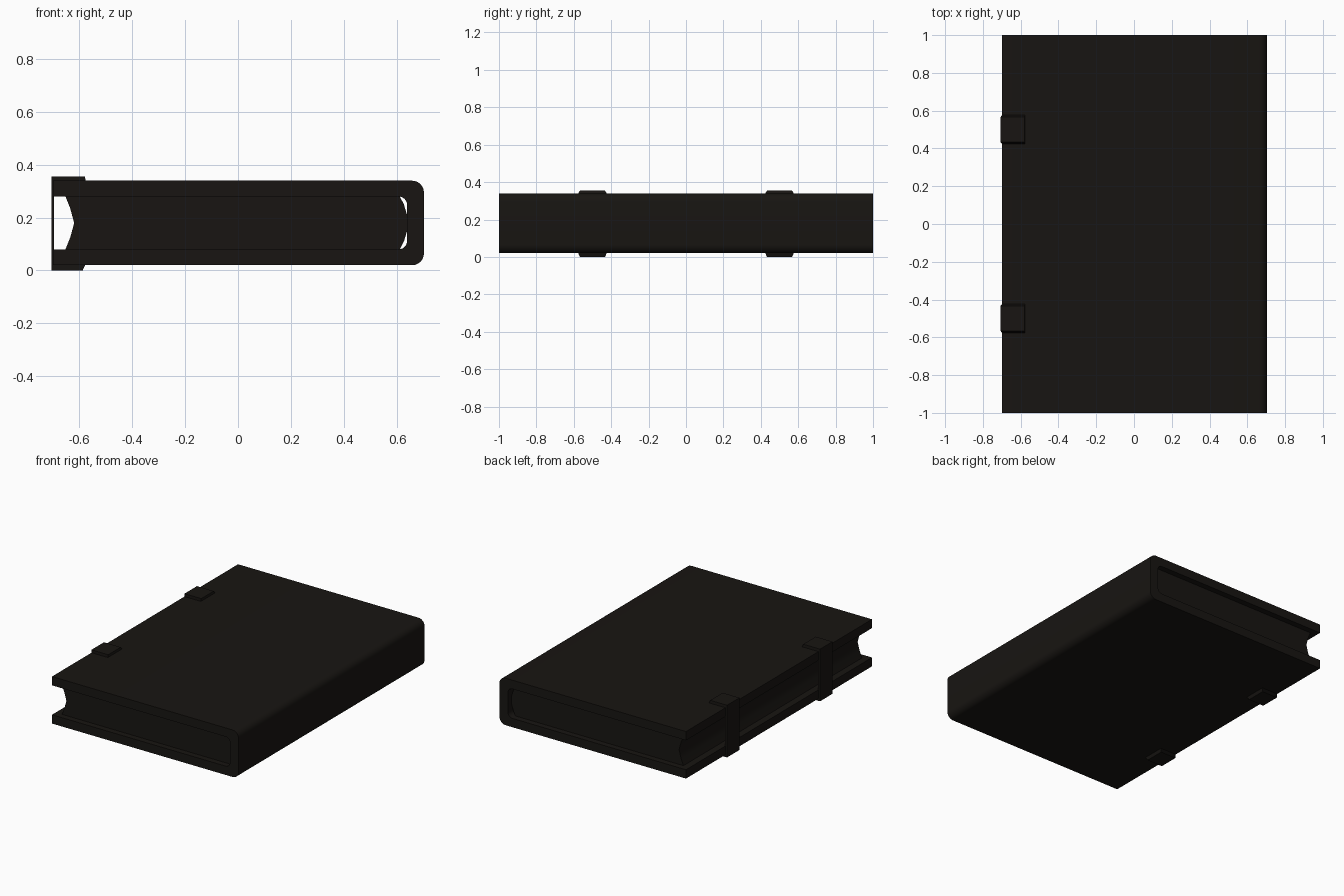
import bpy, bmesh, math

if "Cube" in bpy.data.objects:
    bpy.data.objects.remove(bpy.data.objects["Cube"])

leather = bpy.data.materials.new("dark_leather")
leather.diffuse_color = (0.009, 0.0075, 0.006, 1)
leather.use_nodes = True
leather.node_tree.nodes["Principled BSDF"].inputs["Base Color"].default_value = leather.diffuse_color


def arc(cx, cz, r, a0, a1, n=6):
    return [(cx + r * math.cos(math.radians(a0 + (a1 - a0) * i / n)),
             cz + r * math.sin(math.radians(a0 + (a1 - a0) * i / n))) for i in range(n + 1)]


def extrude(name, profile, y0, y1):
    """Extrude an x-z profile along y."""
    bm = bmesh.new()
    face = bm.faces.new([bm.verts.new((x, y0, z)) for x, z in profile])
    ext = bmesh.ops.extrude_face_region(bm, geom=[face])
    bmesh.ops.translate(bm, vec=(0, y1 - y0, 0),
                        verts=[v for v in ext["geom"] if isinstance(v, bmesh.types.BMVert)])
    bmesh.ops.recalc_face_normals(bm, faces=bm.faces)
    mesh = bpy.data.meshes.new(name)
    bm.to_mesh(mesh)
    bm.free()
    mesh.materials.append(leather)
    obj = bpy.data.objects.new(name, mesh)
    bpy.context.collection.objects.link(obj)
    bpy.ops.object.select_all(action='DESELECT')
    bpy.context.view_layer.objects.active = obj
    obj.select_set(True)
    bpy.ops.object.shade_smooth_by_angle(angle=math.radians(35))
    return obj


# Cover: two boards joined by a spine with rounded corners
cover = ([(-0.7, 0.02)] + arc(0.659, 0.065, 0.045, -90, 0) + arc(0.659, 0.295, 0.045, 0, 90)
         + [(-0.7, 0.34), (-0.7, 0.28)] + arc(0.608, 0.248, 0.032, 90, 0)
         + arc(0.608, 0.112, 0.032, 0, -90) + [(-0.7, 0.08)])
extrude("cover", cover, -1, 1)

# Page block: hollow fore-edge, bulging back against the spine
fore_edge = [(-0.655, 0.285), (-0.635, 0.235), (-0.62, 0.18), (-0.635, 0.125), (-0.655, 0.075)]
back = [(0.61, 0.075), (0.628, 0.11), (0.64, 0.15), (0.642, 0.18),
        (0.64, 0.21), (0.628, 0.25), (0.61, 0.285)]
extrude("pages", fore_edge + back, -0.96, 0.96)

# Clasps: straps wrapping the fore-edge with plates on both boards
clasp = [(-0.706, 0.0), (-0.588, 0.0), (-0.578, 0.022), (-0.697, 0.022),
         (-0.697, 0.338), (-0.576, 0.338), (-0.58, 0.355), (-0.706, 0.355)]
for side, y in (("front", -0.5), ("back", 0.5)):
    obj = extrude(side + "_clasp", clasp, y - 0.077, y + 0.077)
    # Slope the ends of the raised plates
    for v in obj.data.vertices:
        if v.co.z < 0.01 or v.co.z > 0.35:
            v.co.y = y + (v.co.y - y) * 0.87
